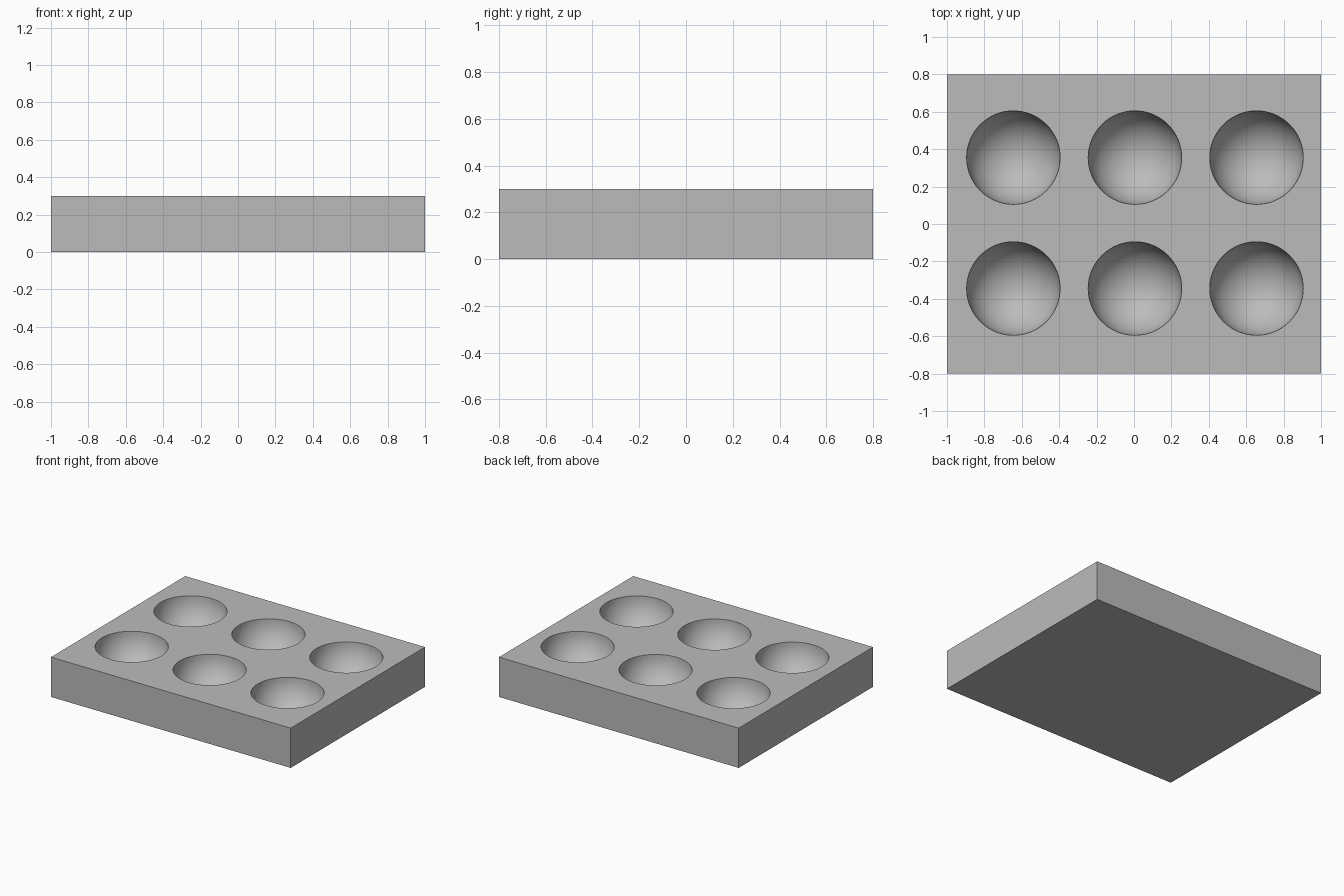
import bpy
import math

cube = bpy.data.objects.get("Cube")
if cube:
    bpy.data.objects.remove(cube, do_unlink=True)

LENGTH, DEPTH, HEIGHT = 2.0, 1.6, 0.3
RADIUS = 0.25

grey = bpy.data.materials.new("plain grey")
grey.use_nodes = True
colour = (0.5, 0.5, 0.5, 1)
grey.diffuse_color = colour
grey.node_tree.nodes["Principled BSDF"].inputs["Base Color"].default_value = colour

# Solid tray block
bpy.ops.mesh.primitive_cube_add(size=1, location=(0, 0, HEIGHT / 2))
tray = bpy.context.object
tray.name = "tray"
tray.scale = (LENGTH, DEPTH, HEIGHT)
bpy.ops.object.transform_apply(location=True, rotation=False, scale=True)
tray.data.materials.append(grey)

# Hemispherical wells, two rows of three
for x in (-0.645, 0.005, 0.655):
    for y in (-0.345, 0.355):
        bpy.ops.mesh.primitive_uv_sphere_add(segments=64, ring_count=32,
                                             radius=RADIUS, location=(x, y, HEIGHT))
        cutter = bpy.context.object
        cutter.name = "well_cutter"
        cutter.hide_render = True
        cutter.data.materials.append(grey)
        cut = tray.modifiers.new("well", 'BOOLEAN')
        cut.operation = 'DIFFERENCE'
        cut.solver = 'EXACT'
        cut.object = cutter
        bpy.ops.object.select_all(action='DESELECT')
        tray.select_set(True)
        bpy.context.view_layer.objects.active = tray
        bpy.ops.object.modifier_apply(modifier=cut.name)
        bpy.data.objects.remove(cutter, do_unlink=True)

# Smooth bowls with crisp rims and block edges
bpy.ops.object.shade_smooth_by_angle(angle=math.radians(30))
